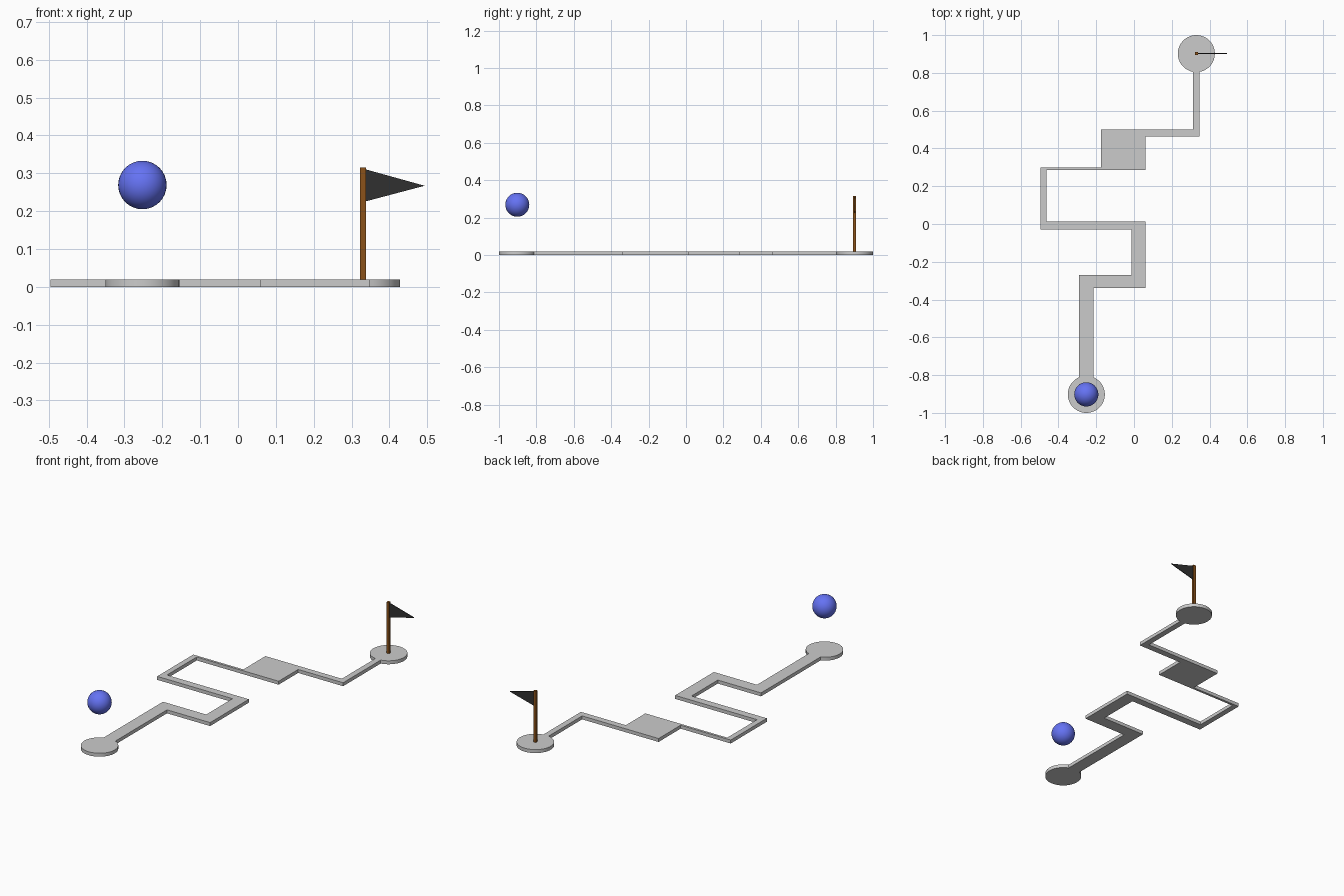
import bpy, bmesh
from math import asin, pi, sin, cos
from mathutils import Vector

if "Cube" in bpy.data.objects:
    bpy.data.objects.remove(bpy.data.objects["Cube"])


def material(name, color):
    m = bpy.data.materials.new(name)
    m.diffuse_color = (*color, 1)
    m.use_nodes = True
    m.node_tree.nodes["Principled BSDF"].inputs["Base Color"].default_value = m.diffuse_color
    return m


def prism(name, points, offset, mat=None):
    """Extrude a planar outline along an offset vector."""
    bm = bmesh.new()
    face = bm.faces.new([bm.verts.new(p) for p in points])
    new = bmesh.ops.extrude_face_region(bm, geom=[face])["geom"]
    bmesh.ops.translate(bm, vec=Vector(offset),
                        verts=[v for v in new if isinstance(v, bmesh.types.BMVert)])
    bmesh.ops.recalc_face_normals(bm, faces=bm.faces)
    mesh = bpy.data.meshes.new(name)
    bm.to_mesh(mesh)
    bm.free()
    obj = bpy.data.objects.new(name, mesh)
    bpy.context.collection.objects.link(obj)
    if mat:
        mesh.materials.append(mat)
    return obj


def smooth(obj):
    bpy.ops.object.select_all(action='DESELECT')
    obj.select_set(True)
    bpy.context.view_layer.objects.active = obj
    bpy.ops.object.shade_smooth_by_angle()


def pad_arc(center, half_width, facing, n=48):
    """Round pad outline, open where a path of the given half width joins."""
    a = asin(half_width / PAD_R)
    angles = [facing + a + (2 * pi - 2 * a) * i / n for i in range(n + 1)]
    return [(center[0] + PAD_R * cos(t), center[1] + PAD_R * sin(t)) for t in angles]


PAD_R, THICK = 0.098, 0.02
START, GOAL = (-0.2525, -0.902), (0.33, 0.902)

blue = material("ball_blue", (0.13, 0.17, 0.9))
brown = material("pole_brown", (0.26, 0.085, 0.01))
black = material("flag_black", (0.03, 0.03, 0.03))

# Winding track: right edge going up, goal pad, left edge coming down, start pad
right_edge = [(-0.215, -0.34), (0.06, -0.34), (0.06, 0.013), (-0.463, 0.013),
              (-0.463, 0.285), (0.06, 0.285), (0.06, 0.463), (0.347, 0.463)]
left_edge = [(0.313, 0.5), (-0.175, 0.5), (-0.175, 0.299), (-0.495, 0.299),
             (-0.495, -0.03), (-0.014, -0.03), (-0.014, -0.27), (-0.29, -0.27)]
outline = (right_edge + pad_arc(GOAL, 0.017, -pi / 2)
           + left_edge + pad_arc(START, 0.0375, pi / 2))
track = prism("track", [(x, y, 0) for x, y in outline], (0, 0, THICK))
smooth(track)

# Ball floating over the start pad
bpy.ops.mesh.primitive_uv_sphere_add(segments=32, ring_count=16, radius=0.064,
                                     location=(*START, 0.269))
ball = bpy.context.object
ball.name = "ball"
ball.data.materials.append(blue)
smooth(ball)

# Square flag pole on the goal pad
h = 0.008
gx, gy = GOAL
prism("flag_pole", [(gx - h, gy - h, THICK), (gx + h, gy - h, THICK),
                    (gx + h, gy + h, THICK), (gx - h, gy + h, THICK)],
      (0, 0, 0.295), brown)

# Triangular pennant
fy = gy - 0.002
prism("flag", [(gx + h, fy, 0.31), (gx + h, fy, 0.226), (0.493, fy, 0.267)],
      (0, 0.004, 0), black)
